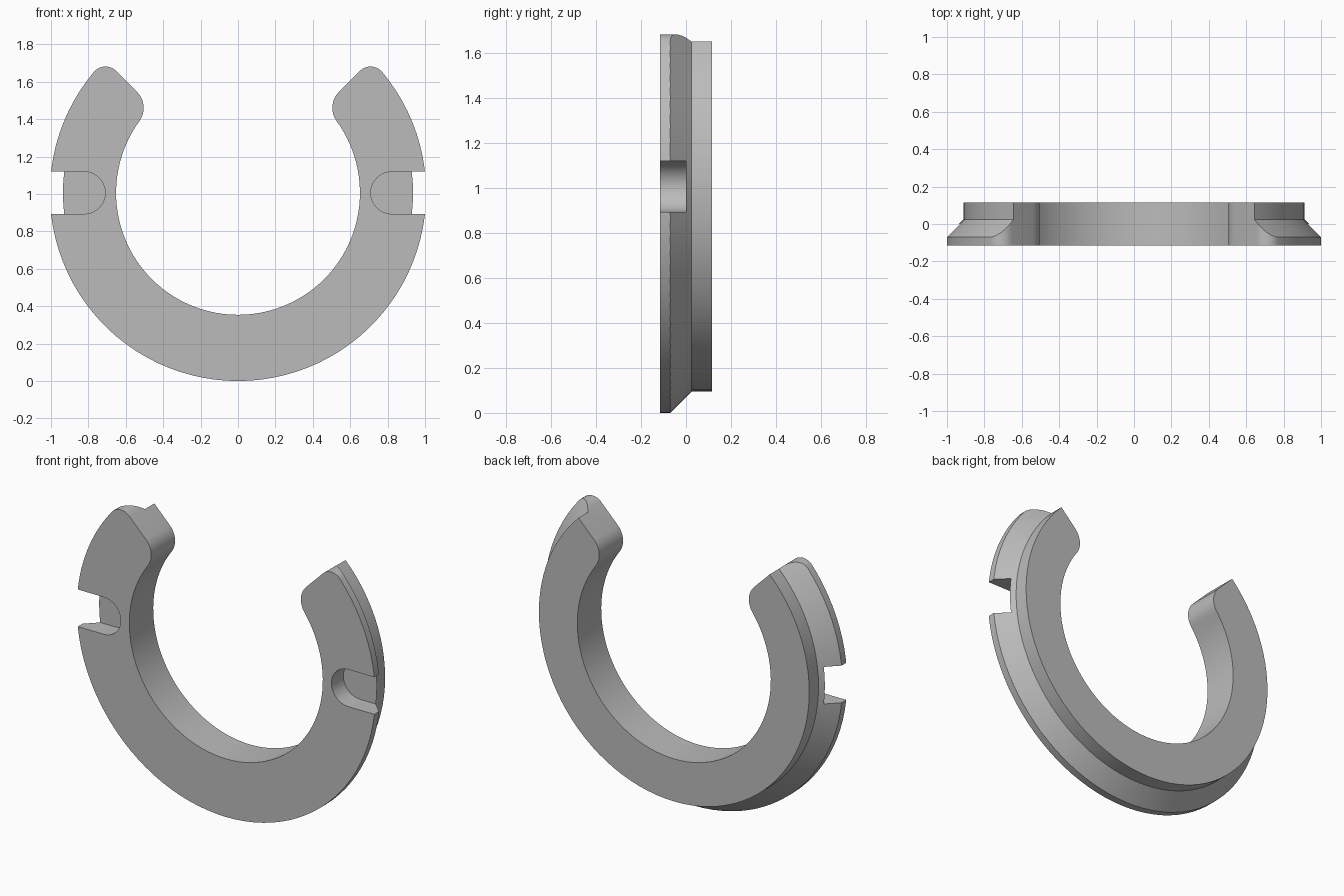
import bpy, bmesh
from math import sin, cos, asin, sqrt, pi, radians

cube = bpy.data.objects.get("Cube")
if cube:
    bpy.data.objects.remove(cube)

CENTRE_Z = 1.006
R_OUT, R_IN, R_BACK = 1.006, 0.652, 0.911
HALF = 0.115          # half thickness along y
GAP = radians(45)     # angle of the straight end cuts
TIP, HEEL = 0.08, 0.12  # outer and inner corner radii

grey = bpy.data.materials.new("plain grey")
grey.use_nodes = True
colour = (0.5, 0.5, 0.5, 1)
grey.diffuse_color = colour
grey.node_tree.nodes["Principled BSDF"].inputs["Base Color"].default_value = colour


def arc(cx, cz, r, start, end, steps):
    angles = [start + (end - start) * i / steps for i in range(steps + 1)]
    return [(cx + r * cos(a), cz + r * sin(a)) for a in angles]


def finish(bm, name):
    bmesh.ops.recalc_face_normals(bm, faces=bm.faces)
    mesh = bpy.data.meshes.new(name)
    bm.to_mesh(mesh)
    bm.free()
    mesh.materials.append(grey)
    ob = bpy.data.objects.new(name, mesh)
    bpy.context.collection.objects.link(ob)
    return ob


def extrude_outline(name, points, y0, y1):
    bm = bmesh.new()
    face = bm.faces.new([bm.verts.new((x, y0, z)) for x, z in points])
    new = bmesh.ops.extrude_face_region(bm, geom=[face])["geom"]
    verts = [v for v in new if isinstance(v, bmesh.types.BMVert)]
    bmesh.ops.translate(bm, verts=verts, vec=(0, y1 - y0, 0))
    return finish(bm, name)


def lathe(name, profile, segments):
    bm = bmesh.new()
    rings = [[bm.verts.new((x, y, z)) for x, z in
              arc(0, CENTRE_Z, r, -pi / 2, 3 * pi / 2, segments)[:-1]] for r, y in profile]
    for a, b in zip(rings, rings[1:]):
        for i in range(segments):
            j = (i + 1) % segments
            bm.faces.new((a[i], a[j], b[j], b[i]))
    bm.faces.new(rings[0])
    bm.faces.new(rings[-1])
    return finish(bm, name)


def cut(ob, tool, operation):
    mod = ob.modifiers.new(operation.title(), "BOOLEAN")
    mod.operation, mod.object, mod.solver = operation, tool, "EXACT"
    bpy.context.view_layer.objects.active = ob
    bpy.ops.object.modifier_apply(modifier=mod.name)
    bpy.data.objects.remove(tool)


# Right-hand half of the C outline, from the bottom round the tip and back
tip_r, heel_r = R_OUT - TIP, R_IN + HEEL
tip_a = GAP - asin(TIP / tip_r)
heel_a = GAP - asin(HEEL / heel_r)
half = arc(0, CENTRE_Z, R_OUT, -pi / 2, tip_a, 36)
half += arc(tip_r * cos(tip_a), CENTRE_Z + tip_r * sin(tip_a), TIP,
            tip_a, GAP + pi / 2, 8)[1:]
half += arc(heel_r * cos(heel_a), CENTRE_Z + heel_r * sin(heel_a), HEEL,
            GAP + pi / 2, heel_a + pi, 8)
half += arc(0, CENTRE_Z, R_IN, heel_a, -pi / 2, 36)[1:]
outline = half + [(-x, z) for x, z in reversed(half[1:-1])]
# Put the mirrored inner bottom point back only once
ring = extrude_outline("open_ring", outline, -HALF, HALF)

# Bevelled, stepped back rim
bevel = lathe("rim_profile", [(R_BACK + 0.285, -0.26), (R_BACK, 0.025), (R_BACK, 0.3)], 96)
cut(ring, bevel, "INTERSECT")

# Rounded slots in the front at both sides
for side in (1, -1):
    w = 0.113
    slot = arc(0.823, CENTRE_Z, w, pi / 2, 3 * pi / 2, 16)
    slot += [(1.2, CENTRE_Z - w), (1.2, CENTRE_Z + w)]
    tool = extrude_outline("slot_cutter", [(side * x, z) for x, z in slot], -0.3, 0)
    cut(ring, tool, "DIFFERENCE")

ring.select_set(True)
bpy.context.view_layer.objects.active = ring
bpy.ops.object.shade_smooth_by_angle(angle=radians(30))
